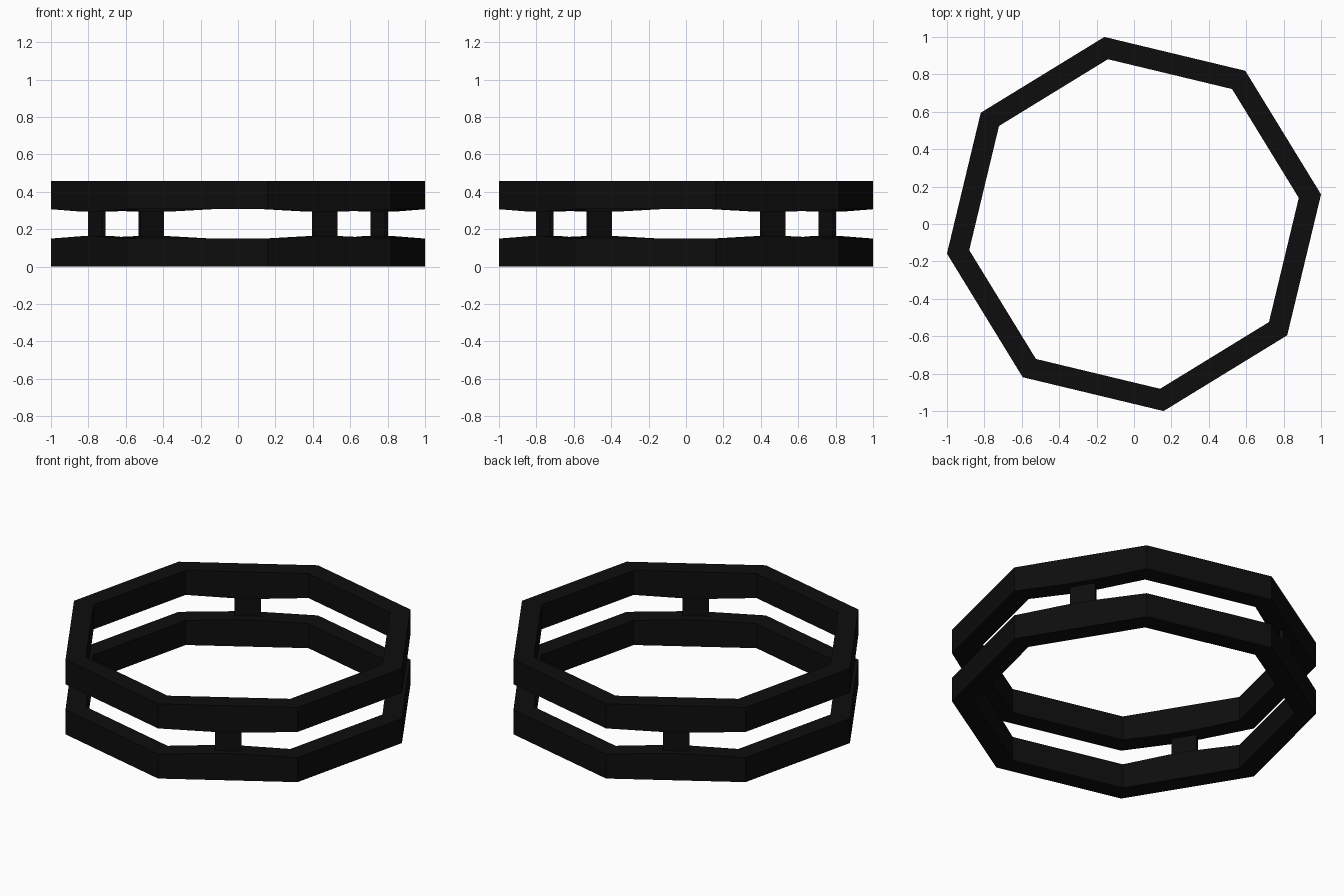
import bpy, bmesh
from math import sin, cos, pi, radians

if "Cube" in bpy.data.objects:
    bpy.data.objects.remove(bpy.data.objects["Cube"])

H = 0.457             # total height
R_OUT, R_IN = 1.0125, 0.892
START = radians(9)    # twist of the octagon
HALF_W = 0.073        # half width of a post

black = bpy.data.materials.new("black")
black.diffuse_color = (0.004, 0.004, 0.004, 1)
black.use_nodes = True
black.node_tree.nodes["Principled BSDF"].inputs["Base Color"].default_value = black.diffuse_color


def finish(name, bm):
    bmesh.ops.recalc_face_normals(bm, faces=bm.faces)
    me = bpy.data.meshes.new(name)
    bm.to_mesh(me)
    bm.free()
    me.materials.append(black)
    ob = bpy.data.objects.new(name, me)
    bpy.context.collection.objects.link(ob)
    return ob


def outline(radius):
    # octagon points with (x, y, ring thickness); every other side swells at its post
    pts = []
    for i in range(8):
        a = START + i * pi / 4
        pts.append((radius * cos(a), radius * sin(a), 0.15))
        if i % 2 == 0:
            m, ap = a + pi / 8, radius * cos(pi / 8)
            for t in (-HALF_W, HALF_W):
                pts.append((ap * cos(m) - t * sin(m), ap * sin(m) + t * cos(m), 0.163))
        else:
            # plain sides are straight
            pass
    return pts


def ring(name, upper):
    bm = bmesh.new()
    loops = []
    for r, inner in ((R_OUT, False), (R_OUT, True), (R_IN, True), (R_IN, False)):
        loop = []
        for x, y, h in outline(r):
            z = h if inner else 0
            loop.append(bm.verts.new((x, y, H - z if upper else z)))
        loops.append(loop)
    n = len(loops[0])
    for k in range(4):
        a, b = loops[k], loops[(k + 1) % 4]
        for i in range(n):
            j = (i + 1) % n
            bm.faces.new((a[i], a[j], b[j], b[i]))
    return finish(name, bm)


# Two octagonal rings
ring("lower_ring", False)
ring("upper_ring", True)

# Four flat posts joining the rings
for k in range(4):
    bm = bmesh.new()
    bmesh.ops.create_cube(bm, size=1)
    bmesh.ops.scale(bm, vec=(0.02, 2 * HALF_W, 0.15), verts=bm.verts)
    ob = finish("post_%d" % (k + 1), bm)
    a = START + pi / 8 + k * pi / 2
    ob.location = (0.887 * cos(a), 0.887 * sin(a), H / 2)
    ob.rotation_euler.z = a
